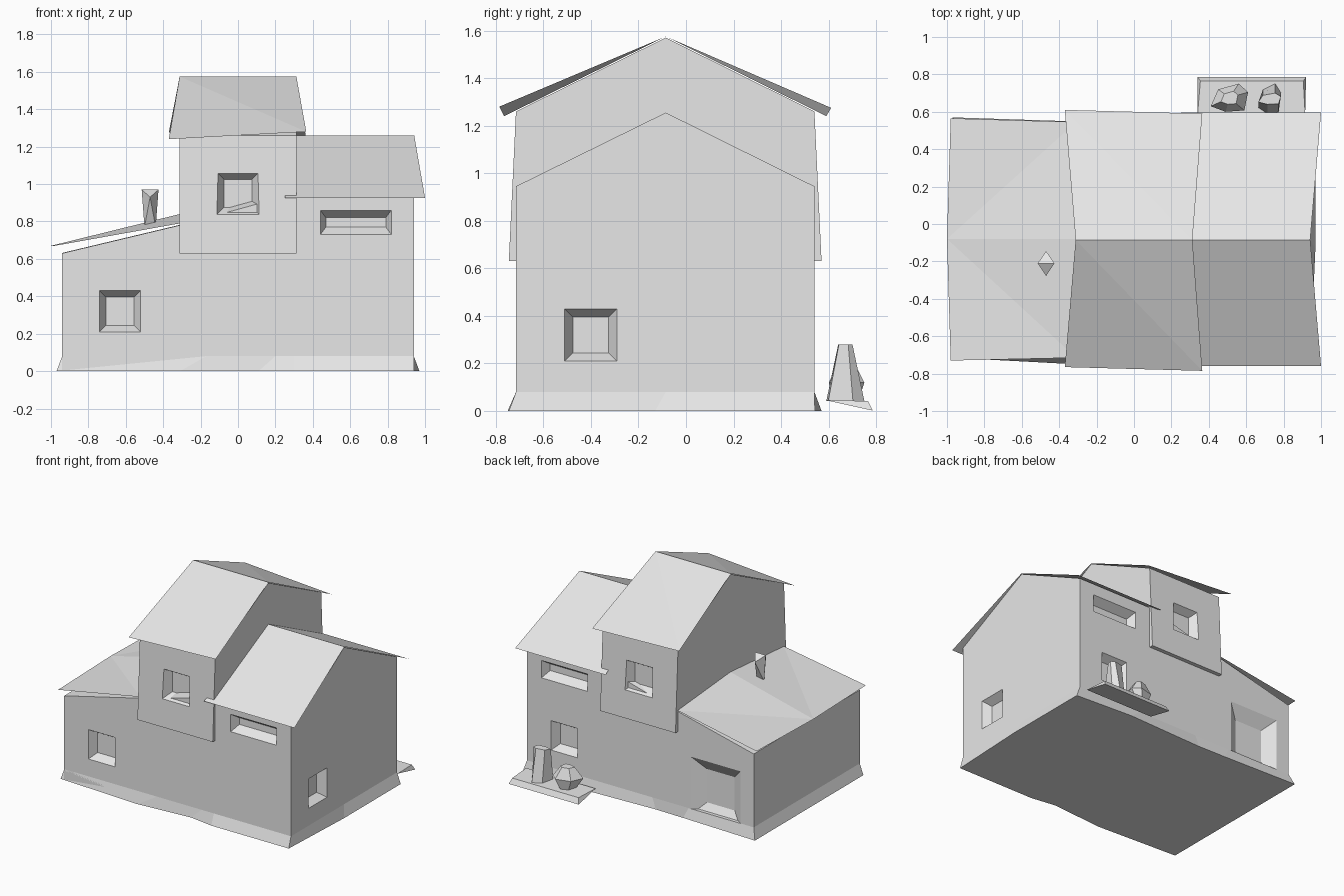
import bpy
from mathutils import Vector

cube = bpy.data.objects.get("Cube")
if cube:
    bpy.data.objects.remove(cube)

grey = bpy.data.materials.new("plain_grey")
grey.use_nodes = True
grey.diffuse_color = (0.8, 0.8, 0.8, 1)
grey.node_tree.nodes["Principled BSDF"].inputs["Base Color"].default_value = (0.8, 0.8, 0.8, 1)

MID = -0.085            # ridge line
FRONT, BACK = -0.715, 0.54


def make(name, verts, faces):
    mesh = bpy.data.meshes.new(name)
    mesh.from_pydata([tuple(v) for v in verts], [], faces)
    mesh.materials.append(grey)
    obj = bpy.data.objects.new(name, mesh)
    bpy.context.collection.objects.link(obj)
    return obj


def loft(name, rings, caps=True):
    """Join equal rings of points into a skin, closed at both ends."""
    n = len(rings[0])
    verts = [p for ring in rings for p in ring]
    faces = []
    for r in range(len(rings) - 1):
        for i in range(n):
            j = (i + 1) % n
            faces.append((r * n + i, r * n + j, (r + 1) * n + j, (r + 1) * n + i))
    if caps:
        faces += [tuple(reversed(range(n))), tuple(range(len(verts) - n, len(verts)))]
    obj = make(name, verts, faces)
    bpy.context.view_layer.objects.active = obj
    bpy.ops.object.mode_set(mode='EDIT')
    bpy.ops.mesh.select_all(action='SELECT')
    bpy.ops.mesh.normals_make_consistent(inside=False)
    bpy.ops.object.mode_set(mode='OBJECT')
    return obj


def gable(x, front, back, low, eave, ridge):
    """Five-sided house section at x; front and back give (low y, eave y)."""
    return [(x, front[0], low), (x, front[1], eave), (x, MID, ridge),
            (x, back[1], eave), (x, back[0], low)]


def recess(target, name, axis, wall, out, u, z, rim=0.035, rim_z=0.035, depth=0.06):
    """Cut a splayed opening; out is the outward sign along the axis."""
    rings = []
    for d in (-0.5, 1.0):
        pos = wall - out * d * depth
        a, b = u[0] + rim * d, u[1] - rim * d
        c, e = z[0] + rim_z * d, z[1] - rim_z * d
        ring = [(a, c), (b, c), (b, e), (a, e)]
        rings.append([(p, pos, q) if axis == 'y' else (pos, p, q) for p, q in ring])
    cutter = loft(name, rings)
    cutter.hide_render = True
    cutter.hide_viewport = True
    cutter.display_type = 'WIRE'
    mod = target.modifiers.new(name, 'BOOLEAN')
    mod.operation = 'DIFFERENCE'
    mod.solver = 'EXACT'
    mod.object = cutter
    return cutter


# Walls of the low wing and the gabled wing
straight = ((FRONT, FRONT), (BACK, BACK))
walls = loft("house_walls", [
    gable(-0.94, *straight, 0.005, 0.63, 0.632),
    gable(-0.29, *straight, 0.005, 0.785, 0.787),
    gable(0.29, *straight, 0.005, 0.945, 1.255),
    gable(0.94, *straight, 0.005, 0.945, 1.255)])

# Tower that straddles the middle, wider toward its foot
tower_front, tower_back = (-0.745, FRONT), (0.57, BACK)
tower = loft("tower_walls", [gable(x, tower_front, tower_back, 0.63, 1.26, 1.57)
                             for x in (-0.312, 0.312)])

# Windows and the porch opening
cutters = [
    recess(walls, "front_window_cutter", 'y', FRONT, -1, (-0.74, -0.52), (0.21, 0.43)),
    recess(walls, "back_window_cutter", 'y', BACK, 1, (0.52, 0.74), (0.21, 0.43)),
    recess(walls, "side_window_cutter", 'x', 0.94, 1, (-0.51, -0.29), (0.21, 0.43)),
    recess(walls, "front_slit_cutter", 'y', FRONT, -1, (0.44, 0.82), (0.73, 0.86), 0.03, 0.04),
    recess(walls, "back_slit_cutter", 'y', BACK, 1, (0.44, 0.82), (0.73, 0.86), 0.03, 0.04),
    recess(walls, "porch_cutter", 'y', BACK, 1, (-0.83, -0.42), (0.04, 0.47), 0.09, 0.09, 0.06),
    recess(tower, "tower_front_cutter", 'y', -0.73, -1, (-0.11, 0.11), (0.84, 1.06)),
    recess(tower, "tower_back_cutter", 'y', 0.555, 1, (-0.11, 0.11), (0.84, 1.06)),
]
bpy.context.view_layer.update()
graph = bpy.context.evaluated_depsgraph_get()
for obj in (walls, tower):
    cut = bpy.data.meshes.new_from_object(obj.evaluated_get(graph))
    obj.modifiers.clear()
    obj.data = cut
    cut.materials.clear()
    cut.materials.append(grey)
    for face in cut.polygons:
        face.material_index = 0
for cutter in cutters:
    bpy.data.objects.remove(cutter)

# Uneven flared skirt: (top x, top y, foot x, foot y) around the house
skirt = [
    (-0.94, FRONT, -0.97, -0.715), (-0.17, FRONT, -0.31, -0.75),
    (0.2, FRONT, 0.11, -0.717), (0.3, FRONT, 0.3, -0.745),
    (0.94, FRONT, 0.942, -0.745), (0.94, MID, 0.97, -0.13),
    (0.94, BACK, 0.97, 0.542), (0.4, BACK, 0.5, 0.57),
    (-0.1, BACK, -0.13, 0.545), (-0.4, BACK, -0.36, 0.55),
    (-0.94, BACK, -0.97, 0.57)]
loft("foundation_skirt", [[(c, d, 0) for a, b, c, d in skirt],
                          [(a, b, 0.08) for a, b, c, d in skirt]])


# Thin roofs
def sheet_roof(name, ridge, front, back):
    verts = [*ridge, *front, *back]
    return make(name, verts, [(0, 2, 3), (0, 3, 1), (1, 5, 4), (1, 4, 0)])


sheet_roof("tower_roof", [(-0.312, MID, 1.575), (0.312, MID, 1.575)],
           [(-0.37, -0.765, 1.24), (0.365, -0.785, 1.28)],
           [(-0.37, 0.61, 1.275), (0.365, 0.59, 1.24)])
sheet_roof("gable_roof", [(0.31, MID, 1.261), (0.942, MID, 1.261)],
           [(0.25, -0.76, 0.925), (1.0, -0.76, 0.925)],
           [(0.25, 0.595, 0.925), (1.0, 0.595, 0.925)])
make("lean_to_roof",
     [(-1.0, -0.08, 0.67), (-0.98, -0.73, 0.67), (-0.31, -0.715, 0.79),
      (-0.31, -0.08, 0.84), (-0.31, 0.545, 0.79), (-0.98, 0.565, 0.67)],
     [(0, 1, 2), (0, 2, 3), (0, 3, 4), (0, 4, 5)])

# Wedge-shaped chimney with a small ridge on top
cx, cy = -0.47, -0.21
make("chimney",
     [(cx - 0.045, cy, 0.97), (cx + 0.045, cy, 0.97), (cx, cy - 0.068, 0.93),
      (cx, cy + 0.065, 0.93), (cx - 0.03, cy, 0.77), (cx + 0.03, cy, 0.77)],
     [(0, 2, 1), (0, 1, 3), (0, 4, 2), (2, 4, 5), (2, 5, 1),
      (0, 3, 4), (3, 5, 4), (3, 1, 5)])

# Planter ledge behind the house
loft("planter_ledge", [[(a, 0.585, 0.046), (b, 0.765, 0.042), (c, 0.785, 0.002)]
                       for a, b, c in ((0.34, 0.355, 0.34), (0.915, 0.905, 0.92))])


# Faceted shrubs
def shrub(name, x, y, levels):
    shape = [(-1, -0.6), (-0.2, -1), (0.8, -0.9), (1, 0.4), (0.5, 1), (-0.6, 0.6)]
    loft(name, [[(x + u * rx, y + v * ry, z) for u, v in shape] for z, rx, ry in levels])


shrub("wide_shrub", 0.51, 0.675, [(0.042, 0.05, 0.05), (0.12, 0.1, 0.075), (0.2, 0.045, 0.035)])
shrub("tall_shrub", 0.725, 0.67, [(0.042, 0.06, 0.08), (0.28, 0.06, 0.03)])
